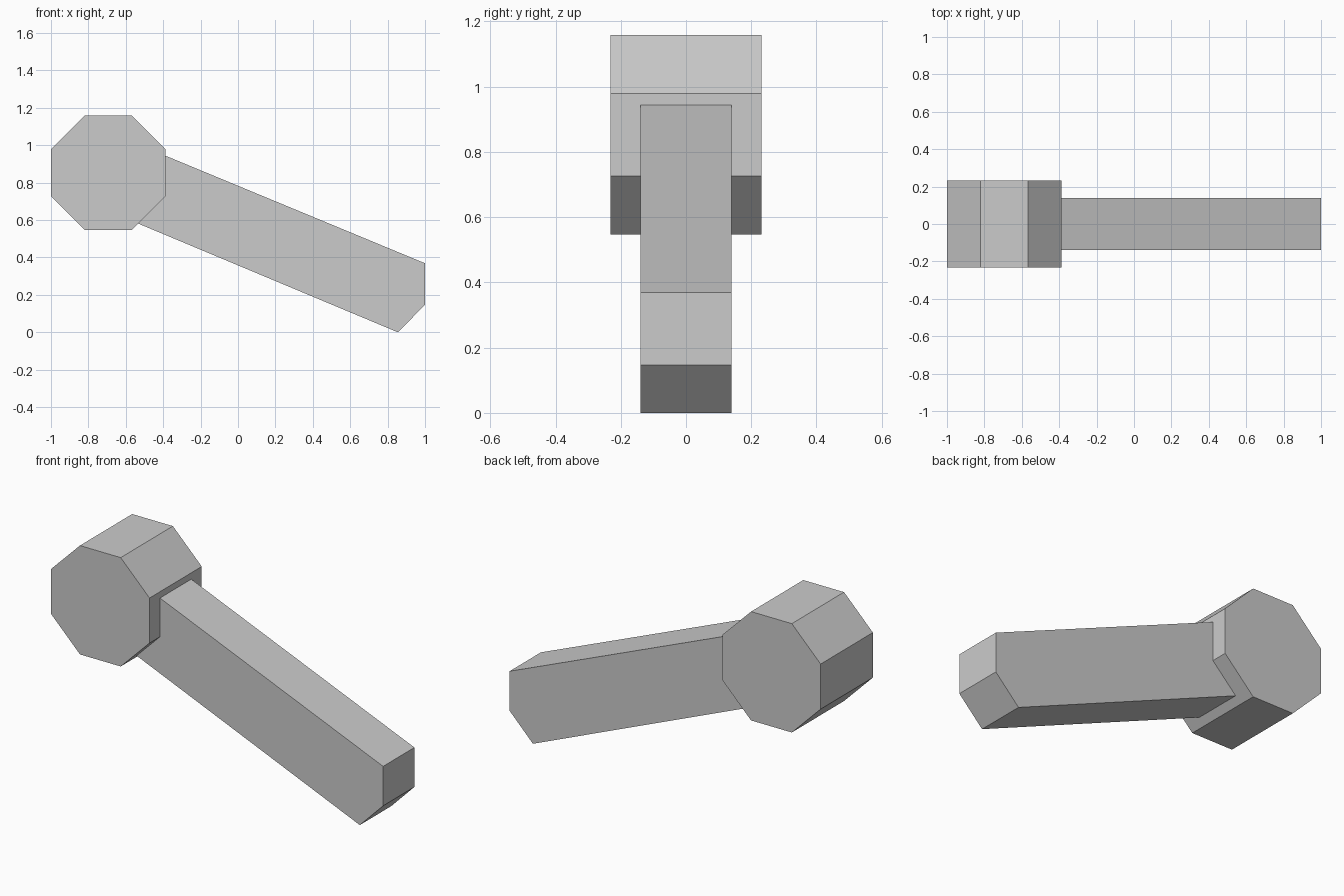
import bpy, bmesh
from math import cos, sin, pi

if "Cube" in bpy.data.objects:
    bpy.data.objects.remove(bpy.data.objects["Cube"])


def prism(name, profile, half_width):
    """Extrude an x-z outline symmetrically along y."""
    bm = bmesh.new()
    face = bm.faces.new([bm.verts.new((x, -half_width, z)) for x, z in profile])
    out = bmesh.ops.extrude_face_region(bm, geom=[face])
    moved = [g for g in out["geom"] if isinstance(g, bmesh.types.BMVert)]
    bmesh.ops.translate(bm, verts=moved, vec=(0, 2 * half_width, 0))
    bmesh.ops.recalc_face_normals(bm, faces=bm.faces)
    mesh = bpy.data.meshes.new(name)
    bm.to_mesh(mesh)
    bm.free()
    obj = bpy.data.objects.new(name, mesh)
    bpy.context.collection.objects.link(obj)
    return obj


# Octagonal head
apothem = 0.306
radius = apothem / cos(pi / 8)
octagon = [(-0.694 + radius * cos(pi / 8 + i * pi / 4),
            0.853 + radius * sin(pi / 8 + i * pi / 4)) for i in range(8)]
prism("head", octagon, 0.232)

# Sloping handle with a chamfered tip, its root buried in the head
prism("handle", [(-0.6, 1.032), (-0.6, 0.609), (0.855, 0.0),
                 (1.0, 0.147), (1.0, 0.369)], 0.139)
